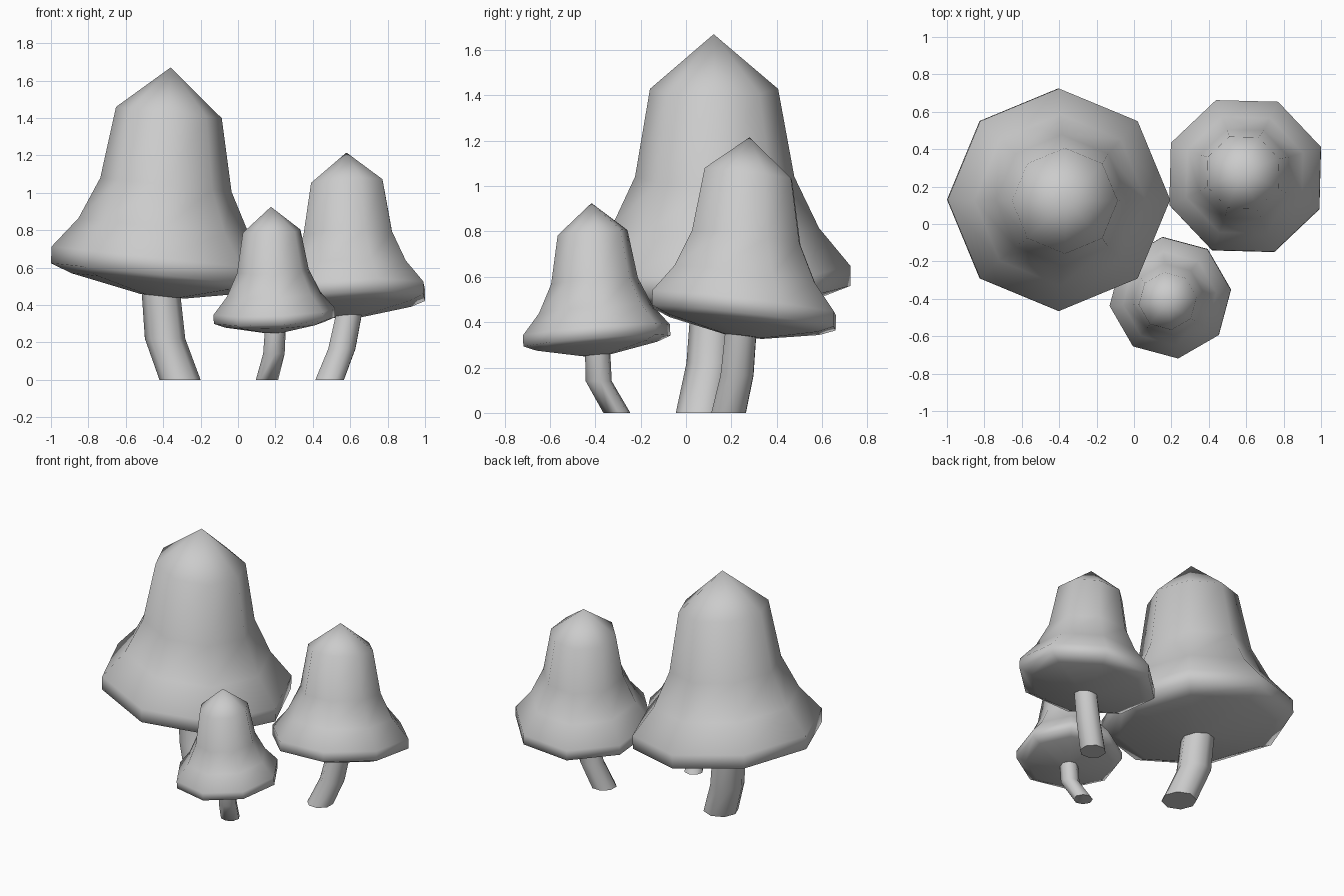
import bpy, bmesh, math

if "Cube" in bpy.data.objects:
    bpy.data.objects.remove(bpy.data.objects["Cube"])

SIDES = 8
# Shared cap profile: (radius, height above rim), both in units of the rim radius
CAP = [(0.20, -0.19), (0.82, -0.07), (1.0, 0.0), (1.0, 0.15),
       (0.77, 0.43), (0.59, 0.81), (0.475, 1.46)]
APEX = 1.85


def ring(bm, cx, cy, cz, r, phase, tx=0.0, ty=0.0):
    """Octagonal ring, sloped by tx and ty."""
    verts = []
    for i in range(SIDES):
        a = math.radians(phase) + 2 * math.pi * i / SIDES
        dx, dy = r * math.cos(a), r * math.sin(a)
        verts.append(bm.verts.new((cx + dx, cy + dy, cz + tx * dx + ty * dy)))
    return verts


def bridge(bm, a, b):
    for i in range(SIDES):
        j = (i + 1) % SIDES
        bm.faces.new((a[i], a[j], b[j], b[i]))


def finish(bm, name, angle):
    bmesh.ops.recalc_face_normals(bm, faces=bm.faces[:])
    me = bpy.data.meshes.new(name)
    bm.to_mesh(me)
    bm.free()
    ob = bpy.data.objects.new(name, me)
    bpy.context.collection.objects.link(ob)
    bpy.ops.object.select_all(action='DESELECT')
    ob.select_set(True)
    bpy.context.view_layer.objects.active = ob
    bpy.ops.object.shade_smooth_by_angle(angle=math.radians(angle))


def cap(name, center, radius, phase, tilt, apex):
    """Bell cap: lofted rings leaning from the rim centre to the apex."""
    bm = bmesh.new()
    x, y, z = center
    rings = []
    for r, h in CAP:
        t = max(h, 0) / APEX
        rings.append(ring(bm, x + (apex[0] - x) * t, y + (apex[1] - y) * t,
                          z + h * radius, r * radius, phase, *tilt))
    for a, b in zip(rings, rings[1:]):
        bridge(bm, a, b)
    bm.faces.new(rings[0])
    tip = bm.verts.new(apex)
    for i in range(SIDES):
        bm.faces.new((rings[-1][i], rings[-1][(i + 1) % SIDES], tip))
    finish(bm, name, 75)


def stem(name, path, phase):
    """Bent stem: rings along a short path of (x, y, z, radius)."""
    bm = bmesh.new()
    rings = [ring(bm, *p, phase) for p in path]
    for a, b in zip(rings, rings[1:]):
        bridge(bm, a, b)
    bm.faces.new(rings[0])
    bm.faces.new(rings[-1])
    finish(bm, name, 60)


# Large mushroom, back left
cap("large_cap", (-0.405, 0.13, 0.56), 0.595, 0, (-0.107, 0.0), (-0.36, 0.122, 1.67))
stem("large_stem", [(-0.31, 0.065, 0, 0.11), (-0.39, 0.11, 0.22, 0.108),
                    (-0.415, 0.125, 0.5, 0.102)], 0)

# Medium mushroom, right
cap("medium_cap", (0.595, 0.255, 0.42), 0.434, 21, (0.05, -0.12), (0.58, 0.28, 1.215))
stem("medium_stem", [(0.49, 0.188, 0, 0.082), (0.555, 0.225, 0.165, 0.078),
                     (0.595, 0.242, 0.36, 0.074)], 21)

# Small mushroom, front
cap("small_cap", (0.195, -0.393, 0.317), 0.327, 7.5, (0.045, 0.08), (0.176, -0.417, 0.925))
stem("small_stem", [(0.155, -0.305, 0, 0.06), (0.192, -0.385, 0.14, 0.058),
                    (0.2, -0.39, 0.28, 0.056)], 7.5)
